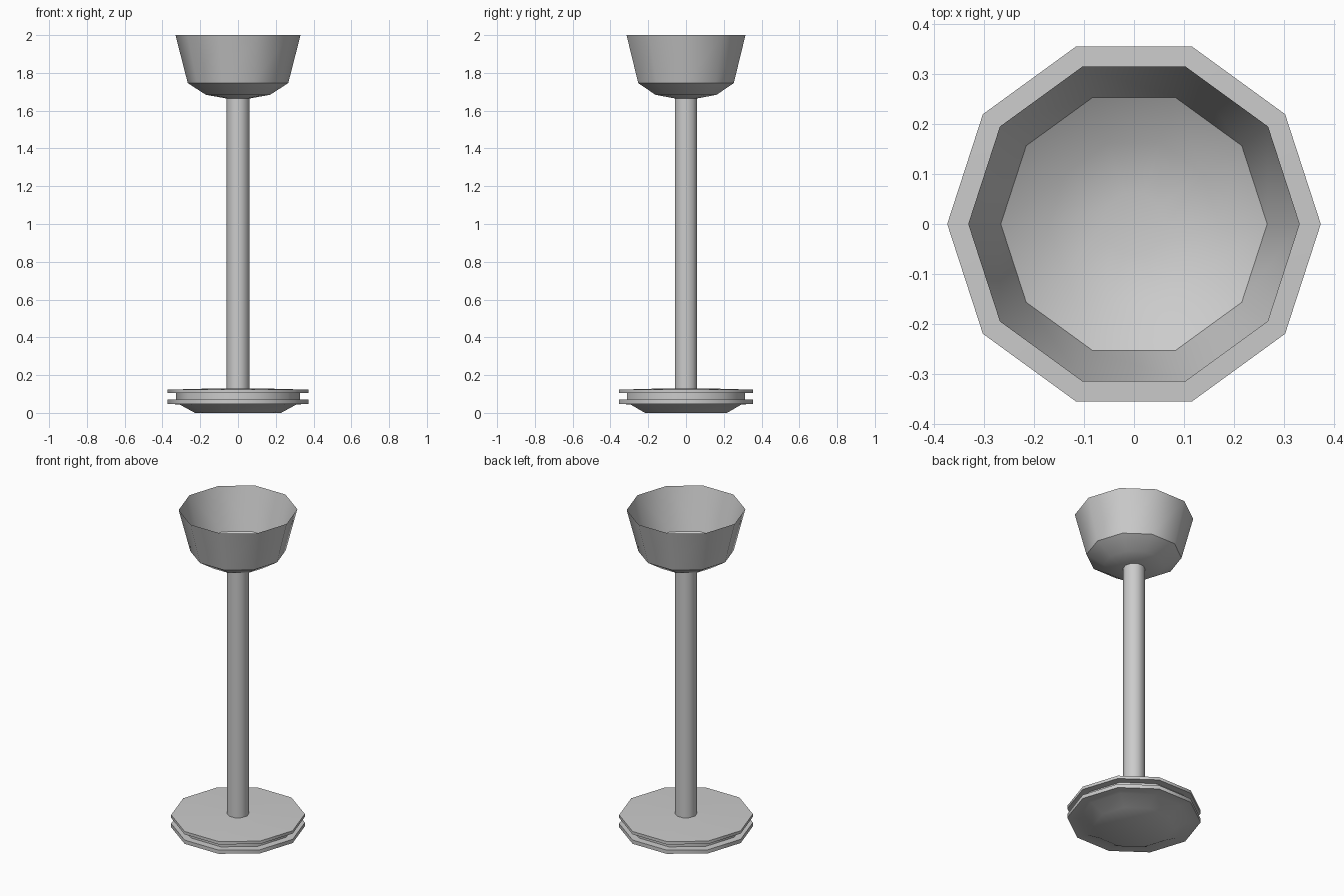
import bpy, bmesh, math

if "Cube" in bpy.data.objects:
    bpy.data.objects.remove(bpy.data.objects["Cube"])

SIDES = 10


def lathe(name, profile, cap_start=False, cap_end=False):
    """Revolve (radius, z) points around z into a ten-sided part."""
    bm = bmesh.new()
    rings = []
    for r, z in profile:
        rings.append([bm.verts.new((r * math.cos(math.tau * i / SIDES),
                                    r * math.sin(math.tau * i / SIDES), z))
                      for i in range(SIDES)])
    for a, b in zip(rings, rings[1:]):
        for i in range(SIDES):
            j = (i + 1) % SIDES
            bm.faces.new((a[i], a[j], b[j], b[i]))
    if cap_start:
        bm.faces.new(rings[0][::-1])
    if cap_end:
        bm.faces.new(rings[-1])
    mesh = bpy.data.meshes.new(name)
    bm.to_mesh(mesh)
    bm.free()
    obj = bpy.data.objects.new(name, mesh)
    bpy.context.collection.objects.link(obj)
    bpy.ops.object.select_all(action='DESELECT')
    obj.select_set(True)
    bpy.context.view_layer.objects.active = obj
    bpy.ops.object.shade_smooth_by_angle(angle=math.radians(40))
    return obj


# Base: tapered foot, two discs with a groove between, slightly domed top
lathe("base", [(0.228, 0.0), (0.31, 0.045), (0.373, 0.047), (0.373, 0.07),
               (0.328, 0.07), (0.328, 0.105), (0.373, 0.105), (0.373, 0.123),
               (0.11, 0.13)], cap_start=True, cap_end=True)

# Stem
lathe("stem", [(0.062, 0.128), (0.062, 1.665)])

# Thin open bowl
lathe("bowl", [(0.064, 1.665), (0.17, 1.684), (0.266, 1.746), (0.331, 2.0)],
      cap_start=True)
